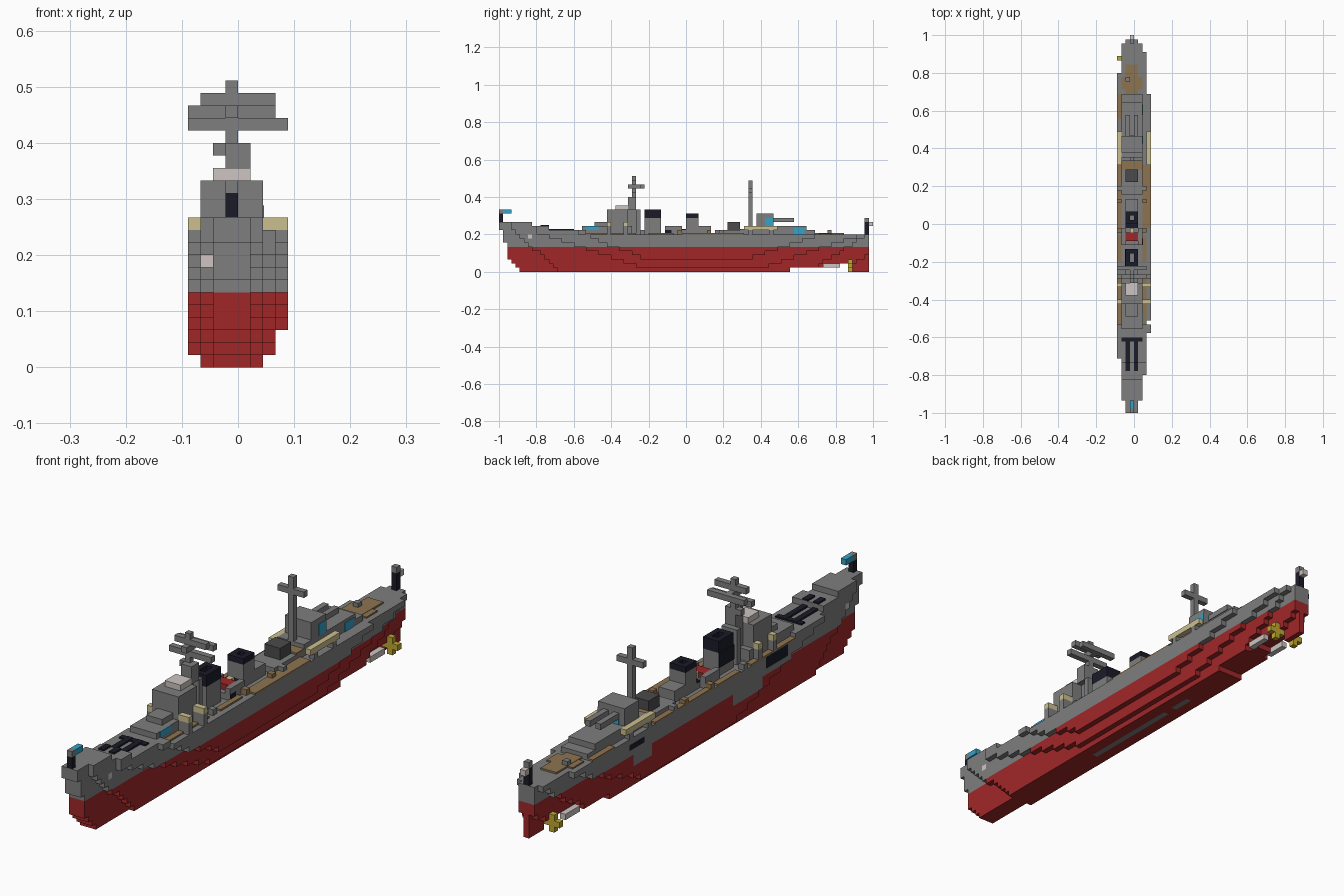
import bpy, bmesh

U = 2 / 90  # size of one block

old = bpy.data.objects.get("Cube")
if old:
    bpy.data.objects.remove(old, do_unlink=True)


def material(name, rgb):
    m = bpy.data.materials.new(name)
    m.use_nodes = True
    m.diffuse_color = (*rgb, 1)
    m.node_tree.nodes["Principled BSDF"].inputs["Base Color"].default_value = (*rgb, 1)
    return m


GREY = material("hull grey", (0.21, 0.21, 0.21))
RED = material("bottom red", (0.35, 0.02, 0.022))
BLACK = material("soot black", (0.011, 0.011, 0.022))
KHAKI = material("boat khaki", (0.6, 0.52, 0.28))
BROWN = material("deck brown", (0.27, 0.175, 0.08))
BLUE = material("flag blue", (0.035, 0.36, 0.57))
LIGHT = material("pale grey", (0.61, 0.56, 0.54))
GOLD = material("propeller yellow", (0.52, 0.39, 0.03))
DARK = material("dark grey", (0.07, 0.07, 0.07))


def cells(x, y, z):
    """All blocks inside inclusive ranges of columns, rows and layers."""
    return {(i, j, k) for i in range(x[0], x[1] + 1)
            for j in range(y[0], y[1] + 1) for k in range(z[0], z[1] + 1)}


def finish(name, bm, mats):
    mesh = bpy.data.meshes.new(name)
    bm.to_mesh(mesh)
    bm.free()
    for m in mats:
        mesh.materials.append(m)
    bpy.context.collection.objects.link(bpy.data.objects.new(name, mesh))


def voxel_part(name, blocks, *mats, rule=None):
    """Outer skin of a set of blocks, with flat areas merged."""
    bm = bmesh.new()
    points = {}

    def vert(p):
        if p not in points:
            points[p] = bm.verts.new(((p[0] - 1) * U, p[1] * U - 1, p[2] * U))
        return points[p]

    for b in sorted(blocks):
        for axis in range(3):
            a, c = (axis + 1) % 3, (axis + 2) % 3
            for side in (0, 1):
                near = list(b)
                near[axis] += 2 * side - 1
                if tuple(near) in blocks:
                    continue
                ring = [(0, 0), (1, 0), (1, 1), (0, 1)]
                corners = []
                for s, t in ring if side else ring[::-1]:
                    p = list(b)
                    p[axis] += side
                    p[a] += s
                    p[c] += t
                    corners.append(vert(tuple(p)))
                f = bm.faces.new(corners)
                f.material_index = rule(b) if rule else 0
    bmesh.ops.dissolve_limit(bm, angle_limit=0.01, verts=bm.verts[:],
                             edges=bm.edges[:], delimit={'MATERIAL'})
    finish(name, bm, mats)


def box(name, mat, x, y, z):
    voxel_part(name, cells(x, y, z), mat)


def slab(name, mat, x, y, z):
    """Thin plate between lower and upper bounds given in block units."""
    bm = bmesh.new()
    bmesh.ops.create_cube(bm, size=1)
    for v in bm.verts:
        v.co = [((lo + hi) / 2 + c * (hi - lo)) * U - o
                for (lo, hi), c, o in zip((x, y, z), v.co, (U, 1, 0))]
    finish(name, bm, [mat])


def plank(name, mat, x, y, level, thick=0.3):
    """Painted plate lying on a deck, over inclusive columns and rows."""
    slab(name, mat, (x[0], x[1] + 1), (y[0], y[1] + 1), (level, level + thick))


# Hull: every column gets a start and end row for each layer
stem = [5, 4, 3, 2, 2, 2, 2, 1, 1, 1, 0, 0]
stern = [69, 78, 85, 87] + [88] * 5 + [20, 11, 7]
bow_line = {2: (3, 10, 1.1), 3: (9, 9, 3), -3: (13, 9, 3), 4: (19, 9, 2.5)}
aft_line = {2: (87, 1.6), 3: (85, 3), -3: (80, 2.6), 4: (75, 3)}
bow_line[-2], aft_line[-2] = bow_line[2], aft_line[2]
lowest = {3: 1, -3: 1, 4: 3}
hull = set()
for d in range(-3, 5):
    for k in range(lowest.get(d, 0), 12):
        first, last = stem[k], stern[k]
        if d in bow_line:
            row, top, slope = bow_line[d]
            first = max(first, round(row + max(0, top - k) * slope))
            row, slope = aft_line[d]
            last = min(last, round(row - max(0, 8 - k) * slope))
        if last >= first:
            hull |= cells((d, d), (first, last), (k, k))


def hull_paint(b):
    d, j, k = b
    if d == -3:  # side patches
        if (23 <= j <= 28 and k in (7, 8)) or (62 <= j <= 65 and k == 7):
            return 2
        if k in (4, 5) and (30 <= j <= 37 or 60 <= j <= 64):
            return 1
    if b in ((-2, 5, 8), (2, 7, 8)):  # anchors
        return 3
    if d == 0 and k == 0 and (34 <= j <= 52 or 55 <= j <= 58):  # keel strip
        return 1
    return int(k > 5)


voxel_part("hull", hull, RED, GREY, BLACK, LIGHT, rule=hull_paint)

# Stern gear
box("rudder", RED, (0, 0), (85, 88), (0, 3))
for side, s in (("right", -2), ("left", 2)):
    box(side + "_shaft", LIGHT, (s, s), (78, 81), (1, 1))
    voxel_part(side + "_propeller",
               cells((s - 1, s + 1), (84, 84), (1, 1)) | cells((s, s), (84, 84), (0, 2)), GOLD)

# Flag posts at both ends
box("bow_post", BLACK, (0, 0), (0, 0), (12, 13))
box("bow_post_cap", GREY, (0, 0), (0, 0), (14, 14))
box("bow_flag", BLUE, (0, 0), (1, 2), (14, 14))
box("stern_post", BLACK, (0, 0), (88, 88), (9, 11))
box("stern_post_cap", GREY, (0, 0), (88, 88), (12, 12))
box("stern_flag", LIGHT, (0, 0), (89, 89), (11, 11))

# Foredeck chains
for side, d in (("right", -1), ("left", 1)):
    plank(side + "_chain_fore", BLACK, (d, d), (10, 11), 11)
    plank(side + "_chain_aft", BLACK, (d, d), (12, 17), 10)
plank("chain_bar", BLACK, (-2, 2), (17, 17), 10, 0.25)

# Bridge block
voxel_part("bridge", cells((-2, 2), (20, 31), (9, 10)) | cells((-1, 1), (23, 25), (11, 11))
           | cells((-2, 2), (26, 30), (11, 14)), GREY)
box("bridge_roof", LIGHT, (-1, 1), (28, 30), (15, 15))

# Main mast with staggered arms
voxel_part("main_mast", cells((0, 0), (32, 32), (9, 22)) | cells((-3, 4), (32, 32), (19, 19))
           | cells((-2, 3), (32, 32), (21, 21)) | cells((0, 0), (31, 34), (20, 20))
           | cells((-3, 3), (34, 34), (20, 20)) | cells((1, 1), (31, 32), (15, 17))
           | cells((-1, -1), (32, 32), (17, 17)) | cells((0, 0), (31, 31), (11, 17)), GREY)
box("mast_platform", GREY, (-1, 1), (33, 33), (9, 14))

# Funnels with hollow black rims
for name, y, rim_top in (("fore_funnel", (35, 38), 14), ("aft_funnel", (45, 47), 13)):
    box(name, GREY, (-1, 1), y, (9, 12))
    rim = cells((-1, 1), y, (13, rim_top)) - cells((0, 0), (y[0] + 1, y[1] - 1), (13, 14))
    voxel_part(name + "_rim", rim, BLACK)
slab("fore_funnel_soot", BLACK, (-1.2, -1), (35, 39), (10.5, 13))

# Midships equipment, sheltered by low side rails
box("midship_house", GREY, (-1, 1), (40, 44), (9, 9))
box("midship_red_gear", RED, (-1, 1), (41, 42), (10, 10))
box("midship_crate", KHAKI, (0, 0), (43, 43), (10, 10))
plank("midship_black_cover", BLACK, (-1, 1), (44, 44), 10)
box("after_funnel_house", GREY, (-1, 1), (48, 50), (9, 10))

# Aft deckhouses, mast and turret
box("aft_house", GREY, (-2, 2), (52, 59), (9, 9))
box("aft_hatch", DARK, (-1, 1), (55, 57), (10, 11))
voxel_part("turret_house", cells((-2, 2), (60, 75), (9, 9))
           | cells((-2, 2), (60, 73), (10, 10)), GREY)
voxel_part("aft_mast", cells((0, 0), (60, 60), (11, 21))
           | cells((-2, 2), (60, 60), (19, 19)), GREY)
box("turret", GREY, (-2, 2), (62, 65), (11, 13))
box("stern_bollard", GREY, (-1, -1), (79, 79), (9, 9))
slab("turret_rear_window", BLUE, (-1, 2), (66, 66.1), (11, 12))

# Paired fittings along both deck edges
for side, s, edge in (("right", -1, -3), ("left", 1, 4)):
    inner = 3 * s
    strip = tuple(sorted((inner, edge)))
    box(side + "_gun", GREY, (s, s), (66, 70), (12, 12))
    box(side + "_rail", GREY, (2 * s, 2 * s), (40, 43), (9, 10))
    box(side + "_boat", KHAKI, (edge, edge), (59, 66), (10, 10))
    voxel_part(side + "_boat_davits", cells((edge, edge), (60, 60), (9, 9))
               | cells((edge, edge), (65, 65), (9, 9)), GREY)
    for n, j in enumerate((26, 30)):
        box(f"{side}_locker_{n}", GREY, strip, (j, j), (9, 10))
        box(f"{side}_locker_lid_{n}", KHAKI, strip, (j, j), (11, 11))
    for n, (j, mat) in enumerate(((34, GREY), (43, BROWN), (50, BROWN), (53, GREY))):
        box(f"{side}_deck_block_{n}", mat, (inner, inner), (j, j), (9, 9))
    for n, y in enumerate(((21, 32), (36, 41))):
        plank(f"{side}_walkway_{n}", BROWN, (inner, inner), y, 9)
    plank(side + "_mid_walkway", BROWN, strip, (44, 58), 9)

# Flush panels on the left walls
for name, mat, y, z in (("bridge_window", BLUE, (21, 24), (10, 11)),
                        ("turret_window", BLUE, (64, 66), (11, 13)),
                        ("aft_window", BLUE, (71, 73.5), (9, 10.5)),
                        ("midship_vent", BLACK, (40, 41.5), (9, 10))):
    slab(name, mat, (3, 3.1), y, z)

# Deck planking
plank("right_aft_planks", BROWN, (-3, -3), (70, 75), 9)
plank("quarterdeck_planks", BROWN, (-1, 1), (76, 82), 9)
plank("quarterdeck_planks_wide", BROWN, (-2, 2), (77, 79), 9, 0.25)
plank("mast_deck_planks", BROWN, (-2, 2), (58, 59), 10)
